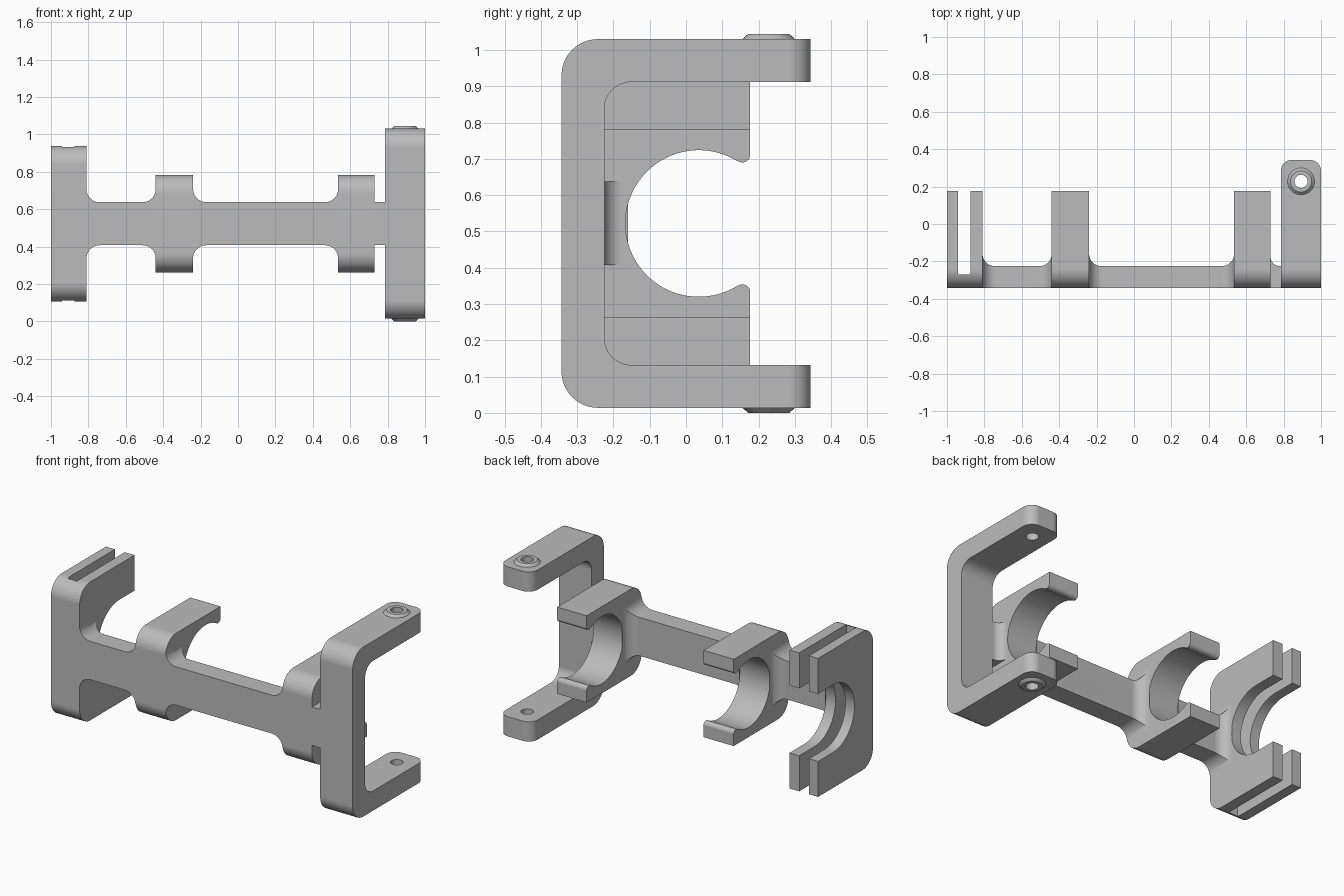
import bpy, bmesh
from math import sin, cos, radians, pi
from mathutils import Matrix, Vector

if "Cube" in bpy.data.objects:
    bpy.data.objects.remove(bpy.data.objects["Cube"], do_unlink=True)

MID = 0.522                 # height of the symmetry plane
FRONT, BACK = -0.343, 0.177
HOLE_Y, HOLE_R = 0.035, 0.202

grey = bpy.data.materials.new("plain grey")
grey.use_nodes = True
colour = (0.5, 0.5, 0.5, 1)
grey.diffuse_color = colour
grey.node_tree.nodes["Principled BSDF"].inputs["Base Color"].default_value = colour


def arc(cx, cy, r, start, end, n=12):
    angles = [radians(start + (end - start) * i / n) for i in range(n + 1)]
    return [(cx + r * cos(a), cy + r * sin(a)) for a in angles]


def mirrored(half):
    """Close an upper half outline with its reflection below the axis."""
    return half + [(a, -b) for a, b in reversed(half)]


def make_object(name, bm):
    bmesh.ops.remove_doubles(bm, verts=bm.verts, dist=1e-5)
    bmesh.ops.recalc_face_normals(bm, faces=bm.faces)
    mesh = bpy.data.meshes.new(name)
    bm.to_mesh(mesh)
    bm.free()
    mesh.materials.append(grey)
    obj = bpy.data.objects.new(name, mesh)
    bpy.context.collection.objects.link(obj)
    return obj


def prism(outline, axis, lo, hi):
    """Extrude an outline along an axis between two positions."""
    place = {"x": lambda a, b: (lo, a, MID + b),
             "y": lambda a, b: (a, lo, MID + b),
             "z": lambda a, b: (a, b, lo)}[axis]
    bm = bmesh.new()
    face = bm.faces.new([bm.verts.new(place(*p)) for p in outline])
    grown = bmesh.ops.extrude_face_region(bm, geom=[face])["geom"]
    step = Vector([hi - lo if axis == c else 0 for c in "xyz"])
    bmesh.ops.translate(bm, vec=step,
                        verts=[g for g in grown if isinstance(g, bmesh.types.BMVert)])
    return bm


def activate(obj):
    bpy.ops.object.select_all(action="DESELECT")
    obj.select_set(True)
    bpy.context.view_layer.objects.active = obj


def boolean(obj, cutter, operation):
    mod = obj.modifiers.new("boolean", "BOOLEAN")
    mod.operation, mod.solver, mod.object = operation, "EXACT", cutter
    activate(obj)
    bpy.ops.object.modifier_apply(modifier=mod.name)
    bpy.data.objects.remove(cutter, do_unlink=True)


def finish(obj):
    activate(obj)
    bpy.ops.object.shade_smooth_by_angle(angle=radians(30))
    obj.modifiers.new("weighted normals", "WEIGHTED_NORMAL").keep_sharp = True


def front_corner(height, r=0.1):
    return arc(FRONT + r, height - r, r, 90, 180)


# Two snap clips with rounded lips
lip_angle = 58.2
clip_half = (arc(HOLE_Y, 0, HOLE_R, 180, lip_angle, 32)
             + arc(0.155, 0.19, 0.022, 180 + lip_angle, 360)
             + [(BACK, 0.26)] + front_corner(0.26))
for name, x0, x1 in (("right_clip", -0.44, -0.24), ("left_clip", 0.535, 0.73)):
    finish(make_object(name, prism(mirrored(clip_half), "x", x0, x1)))

# Slotted end plate with a U-shaped opening
plate_half = (arc(HOLE_Y, 0, HOLE_R, 180, 90, 24)
              + [(BACK, HOLE_R), (BACK, 0.415)] + front_corner(0.415))
plate = make_object("slotted_end_plate", prism(mirrored(plate_half), "x", -1, -0.81))
slot = [(-0.27, -0.6), (0.4, -0.6), (0.4, 0.6), (-0.27, 0.6)]
boolean(plate, make_object("slot_cutter", prism(slot, "x", -0.94, -0.875)), "DIFFERENCE")
finish(plate)

# Fork with rounded arm ends and pin holes
END, TOP, PIN_X, PIN_Y, PIN_R = 0.343, 0.508, 0.893, 0.228, 0.035
fork_half = (arc(-0.15, 0.315, 0.075, 180, 90)
             + [(END, 0.39), (END, TOP)] + front_corner(TOP))
bm = prism(mirrored(fork_half), "x", 0.785, 1)
ends = [e for e in bm.edges if all(v.co.y > END - 0.001 for v in e.verts)
        and abs(e.verts[0].co.x - e.verts[1].co.x) < 0.001]
bmesh.ops.bevel(bm, geom=ends, offset=0.06, segments=10, profile=0.5, affect="EDGES")
fork = make_object("fork", bm)
pin = arc(PIN_X, PIN_Y, PIN_R, 0, 360, 32)[:-1]
boolean(fork, make_object("pin_cutter", prism(pin, "z", -0.2, 1.2)), "DIFFERENCE")
finish(fork)

# Tapered bosses around the pin holes
ring = [(PIN_R, 0), (0.072, 0), (0.057, 0.014), (PIN_R, 0.014)]
for name, side in (("upper_boss", 1), ("lower_boss", -1)):
    bm = bmesh.new()
    verts = [bm.verts.new((r, 0, side * h)) for r, h in ring]
    edges = [bm.edges.new((verts[i - 1], verts[i])) for i in range(len(verts))]
    bmesh.ops.spin(bm, geom=verts + edges, cent=(0, 0, 0), axis=(0, 0, 1),
                   angle=2 * pi, steps=32)
    bmesh.ops.transform(bm, verts=bm.verts,
                        matrix=Matrix.Translation((PIN_X, PIN_Y, MID + side * TOP)))
    finish(make_object(name, bm))


def filleted_edge(x0, x1, base, r0, r1):
    left = arc(x0 + r0, base + r0, r0, 180, 270) if r0 else [(x0, base)]
    right = arc(x1 - r1, base + r1, r1, 270, 360) if r1 else [(x1, base)]
    return left + right


# Spine sections, filleted where they meet the clips and the plate
# (name, ends, fillet radii in elevation, fillet radii in plan)
sections = (("right_spine", -0.81, -0.44, (0.07, 0.07), (0.065, 0.065)),
            ("middle_spine", -0.24, 0.535, (0.07, 0.07), (0.065, 0.065)),
            ("left_spine", 0.73, 0.785, (0, 0), (0.05, 0)))
for name, x0, x1, rise, depth in sections:
    outline = mirrored(filleted_edge(x0, x1, 0.115, *rise))
    spine = make_object(name, prism(outline, "y", FRONT, 0))
    plan = filleted_edge(x0, x1, -0.225, *depth)
    past = 0.02
    plan += [(x1 + past, plan[-1][1]), (x1 + past, -0.4),
             (x0 - past, -0.4), (x0 - past, plan[0][1])]
    boolean(spine, make_object("plan_cutter", prism(plan, "z", 0.1, 0.95)), "INTERSECT")
    finish(spine)
